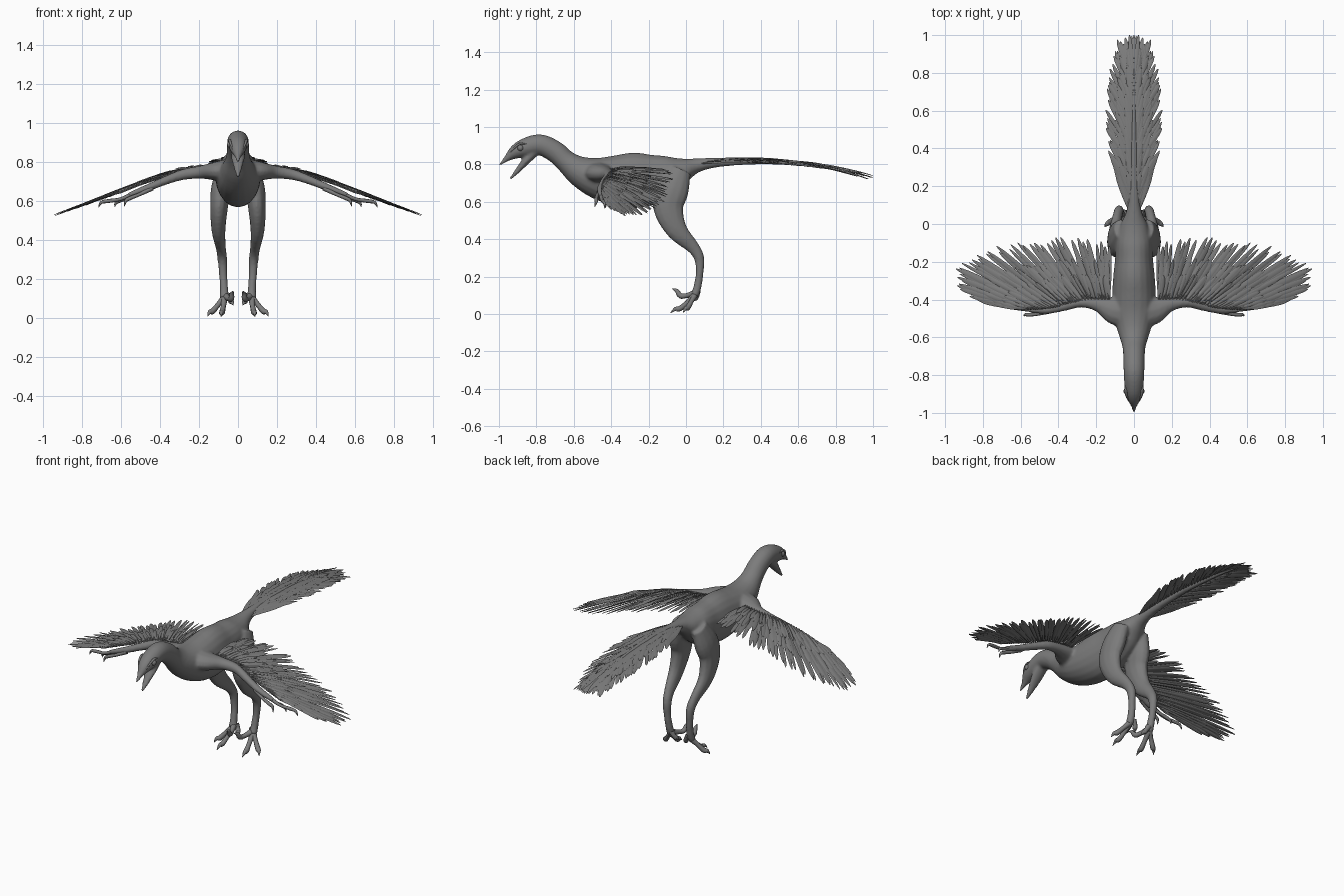
import bpy, bmesh, math, random
from mathutils import Vector

random.seed(4)
cube = bpy.data.objects.get("Cube")
if cube:
    bpy.data.objects.remove(cube)

grey = bpy.data.materials.new("warm_grey")
grey.use_nodes = True
grey.diffuse_color = (0.2, 0.2, 0.2, 1)
grey.node_tree.nodes["Principled BSDF"].inputs["Base Color"].default_value = (0.2, 0.2, 0.2, 1)

Z = Vector((0, 0, 1))
Y = Vector((0, 1, 0))


def spline(points, u):
    """Smooth point at u (0..1) along a list of equal-length tuples."""
    n = len(points) - 1
    i = min(int(u * n), n - 1)
    t = u * n - i
    a, b, c, d = (points[min(max(k, 0), n)] for k in (i - 1, i, i + 1, i + 2))
    return [q + 0.5 * t * (r - p + t * (2 * p - 5 * q + 4 * r - s + t * (3 * (q - r) + s - p)))
            for p, q, r, s in zip(a, b, c, d)]


def loft(bm, stations, up=Z, sides=12, steps=4, mirrored=False):
    """Closed tube through stations (x, y, z, half width, half depth)."""
    count = (len(stations) - 1) * steps
    path = [spline(stations, k / count) for k in range(count + 1)]
    for sign in ((1, -1) if mirrored else (1,)):
        rings = []
        for k, (x, y, z, w, h) in enumerate(path):
            tangent = Vector(path[min(k + 1, count)][:3]) - Vector(path[max(k - 1, 0)][:3])
            side = tangent.cross(up).normalized()
            top = side.cross(tangent).normalized()
            ring = []
            for j in range(sides):
                a = math.tau * j / sides
                p = Vector((x, y, z)) + side * max(w, 0.001) * math.cos(a) + top * max(h, 0.001) * math.sin(a)
                ring.append(bm.verts.new((p.x * sign, p.y, p.z)))
            rings.append(ring)
        for r, q in zip(rings, rings[1:]):
            for j in range(sides):
                bm.faces.new((r[j], r[j - 1], q[j - 1], q[j]))
        bm.faces.new(rings[0])
        bm.faces.new(rings[-1])


def finish(bm, name, angle=60):
    bmesh.ops.recalc_face_normals(bm, faces=bm.faces)
    me = bpy.data.meshes.new(name)
    bm.to_mesh(me)
    bm.free()
    me.materials.append(grey)
    me.shade_smooth()
    me.set_sharp_from_angle(angle=math.radians(angle))
    ob = bpy.data.objects.new(name, me)
    bpy.context.collection.objects.link(ob)
    return ob


def feather(bm, root, tip, width, up, bow=0.0, mirrored=True):
    """Thin leaf-shaped blade from root to tip."""
    root, tip = Vector(root), Vector(tip)
    bend = up.normalized() * bow
    stations = []
    for t, w in ((0, 0.3), (0.3, 0.75), (0.65, 1), (0.9, 0.75), (1, 0.15)):
        p = root.lerp(tip, t) + bend * 4 * t * (1 - t)
        stations.append((*p, width * w, 0.0035 * (1.1 - 0.7 * t)))
    loft(bm, stations, up, sides=6, steps=2, mirrored=mirrored)


# Skin: head, neck, trunk and tail in one sweep
skin = bmesh.new()
trunk = [
    (-.998, .797, .006, .006), (-.96, .83, .018, .016), (-.915, .865, .04, .037),
    (-.86, .89, .05, .05), (-.78, .905, .055, .056), (-.7, .868, .057, .058),
    (-.64, .815, .063, .06), (-.57, .765, .085, .082), (-.48, .73, .11, .11),
    (-.38, .715, .115, .135), (-.28, .715, .11, .148), (-.18, .72, .1, .135),
    (-.08, .745, .095, .105), (0, .775, .07, .06), (.07, .797, .04, .036),
    (.2, .813, .025, .024), (.45, .818, .018, .018), (.75, .788, .012, .011),
    (.93, .75, .006, .006)]
loft(skin, [(0, *s) for s in trunk], sides=20)

# Lower jaw, hanging open
loft(skin, [(0, -.8, .875, .04, .025), (0, -.85, .825, .036, .022),
            (0, -.9, .767, .022, .014), (0, -.94, .722, .007, .007)])

# Thigh, shin and ankle
loft(skin, [(.065, -.03, .77, .04, .06), (.085, -.07, .67, .052, .088),
            (.097, -.095, .57, .046, .082), (.1, -.05, .45, .036, .058),
            (.088, .035, .36, .026, .036), (.08, .07, .3, .025, .028),
            (.076, .073, .22, .021, .021), (.071, .06, .14, .022, .022),
            (.07, .045, .1, .026, .022)], up=Y, mirrored=True)

# Upper arm, forearm and hand
loft(skin, [(.04, -.46, .75, .1, .07), (.11, -.455, .752, .075, .05),
            (.19, -.425, .747, .04, .034), (.28, -.415, .735, .027, .028),
            (.37, -.437, .705, .024, .022), (.46, -.455, .668, .021, .019),
            (.56, -.455, .63, .013, .013)], mirrored=True)

body = finish(skin, "body")
remesh = body.modifiers.new("blend", 'REMESH')
remesh.mode = 'VOXEL'
remesh.voxel_size = 0.008
remesh.use_smooth_shade = True
relax = body.modifiers.new("relax", 'SMOOTH')
relax.factor = 0.5
relax.iterations = 5

# Toes with knuckles and hooked claws
toes = bmesh.new()
for path in (
        [(.07, .05, .105), (.1, .03, .07), (.13, .01, .035), (.145, -.002, .03), (.155, -.015, .008)],
        [(.07, .045, .1), (.075, .005, .06), (.082, -.035, .028), (.085, -.055, .028), (.087, -.083, .006)],
        [(.062, .045, .11), (.045, .0, .098), (.035, -.03, .098), (.03, -.05, .125), (.024, -.075, .136)],
        [(.055, .06, .12), (.043, .06, .1), (.035, .05, .085), (.03, .045, .08), (.025, .03, .065)]):
    radii = (.018, .013, .015, .011, .001)
    loft(toes, [(*p, r, r) for p, r in zip(path, radii)], up=Vector((.3, .2, 1)), sides=8, mirrored=True)
finish(toes, "toes")

# Fingers with curved claws
fingers = bmesh.new()
for path in (
        [(.44, -.46, .665), (.5, -.475, .635), (.55, -.48, .615), (.575, -.48, .6), (.582, -.488, .572)],
        [(.52, -.455, .645), (.6, -.45, .61), (.66, -.44, .6), (.7, -.435, .592), (.715, -.435, .565)],
        [(.5, -.45, .645), (.56, -.44, .615), (.6, -.435, .603), (.625, -.43, .59), (.632, -.43, .568)]):
    radii = (.013, .009, .01, .008, .001)
    loft(fingers, [(*p, r, r) for p, r in zip(path, radii)], up=Y, sides=8, mirrored=True)
finish(fingers, "fingers")

# Eyes and brow ridges
eyes = bmesh.new()
for sign in (1, -1):
    ball = bmesh.ops.create_uvsphere(eyes, u_segments=16, v_segments=10, radius=.017)
    bmesh.ops.translate(eyes, verts=ball["verts"], vec=(.039 * sign, -.885, .888))
finish(eyes, "eyes")
brows = bmesh.new()
loft(brows, [(.018, -.95, .848, .003, .003), (.037, -.915, .892, .006, .006),
             (.043, -.885, .911, .007, .006), (.046, -.85, .907, .003, .003)], sides=8, mirrored=True)
finish(brows, "brow_ridges")

# Wing feathers: long flight row, then two shorter covert rows above
WING_DROP = [(.1, .78), (.3, .758), (.5, .69), (.7, .61), (.97, .52)]
ROOTS = [(.13, -.4), (.22, -.4), (.32, -.415), (.42, -.44), (.51, -.45), (.6, -.45)]
TIPS = [(.14, -.1), (.25, -.08), (.4, -.075), (.54, -.09), (.66, -.11),
        (.8, -.14), (.91, -.19), (.95, -.26), (.92, -.34), (.81, -.41)]
wing_up = Vector((.3, 0, 1))


def wing_height(x):
    for (a, p), (b, q) in zip(WING_DROP, WING_DROP[1:]):
        if x <= b:
            return p + (q - p) * (x - a) / (b - a)
    return WING_DROP[-1][1]


wings = bmesh.new()
for count, reach, width, lift in ((40, 1, .0125, 0), (34, .68, .012, .007), (30, .42, .011, .013)):
    for k in range(count):
        u = k / (count - 1)
        root = Vector(spline(ROOTS, u))
        tip = root.lerp(Vector(spline(TIPS, u)), reach * random.uniform(.92, 1.02))
        tip.x += random.uniform(-.012, .012)
        layer = lift + .006 * (k % 2)
        feather(wings, (*root, wing_height(root.x) - .008 + lift * .5),
                (*tip, wing_height(tip.x) + layer - .006), width * random.uniform(.85, 1.15),
                wing_up + Vector((random.uniform(-.3, .3), 0, 0)), bow=.006)
finish(wings, "wing_feathers", 40)

# Tail feathers: swept pairs along the tail, closed by a blunt end tuft
TAIL_Z = [(.8,), (.818,), (.82,), (.805,), (.78,), (.73,)]
tail = bmesh.new()
for spread, lift, count in ((1, 0, 30), (.66, .008, 26), (.33, .014, 20)):
    for k in range(count):
        u = k / (count - 1)
        y = .04 + .73 * u
        length = random.uniform(.19, .25)
        end = min(y + length, 1)
        half = spread * (.06 + .085 * math.sin(math.pi * min(1, .12 + .85 * u)) ** .7)
        z0, z1 = (spline(TAIL_Z, min(v, 1))[0] for v in (y, end))
        feather(tail, (.012 * spread, y, z0 + lift * .5),
                (half * random.uniform(.9, 1.05), end, z1 + lift - .012 * spread),
                .0115, Vector((random.uniform(-.1, .4), 0, 1)), bow=.004)
for k in range(5):
    x = (k - 2) * .012
    feather(tail, (x * .4, .74, .792), (x, 1 - abs(x) * .4, .73), .011, Z, bow=.006, mirrored=False)
finish(tail, "tail_feathers", 40)
